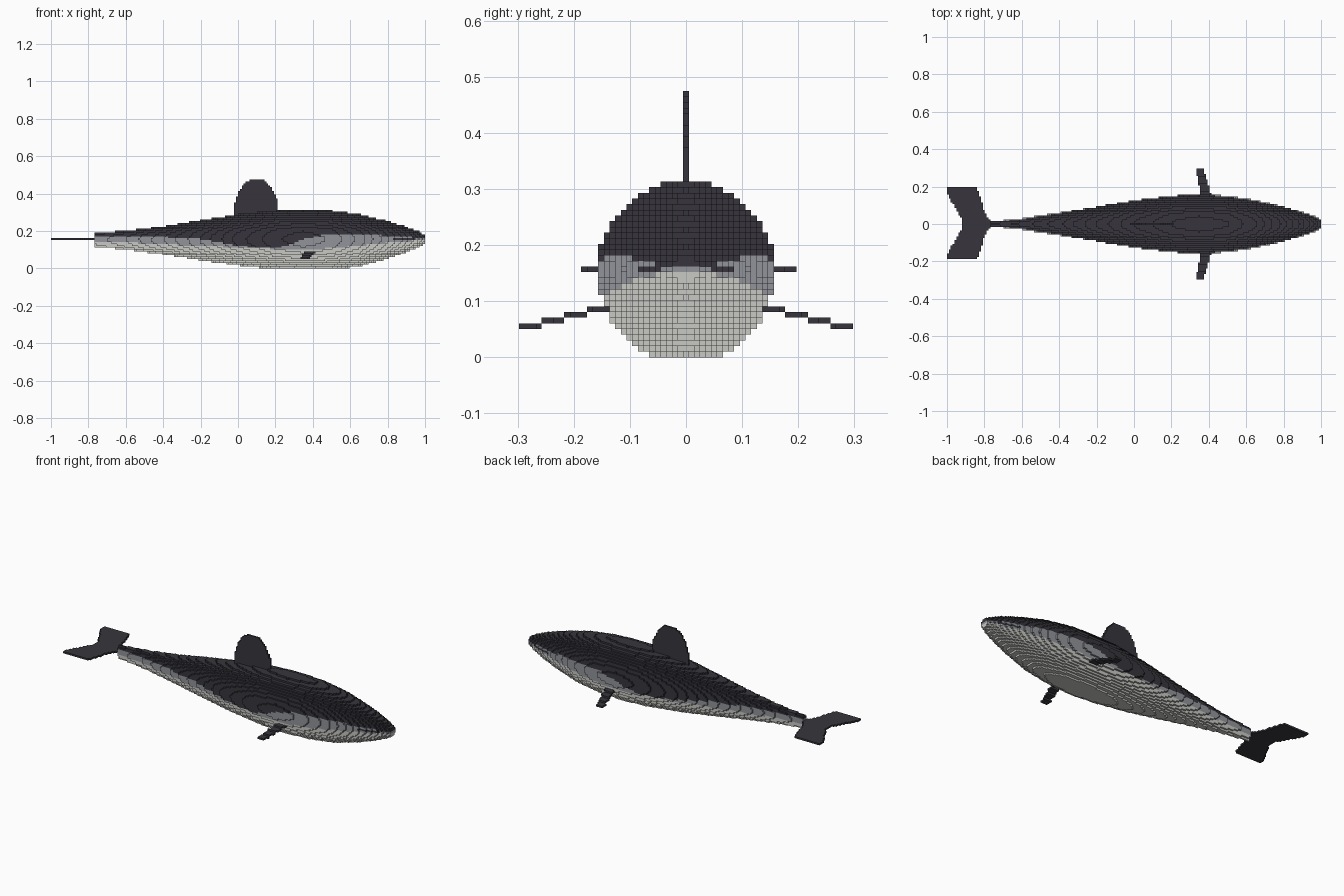
import bpy
import bmesh
import math

cube = bpy.data.objects.get("Cube")
if cube:
    bpy.data.objects.remove(cube, do_unlink=True)

V = 2 / 198          # block size
MID = 15             # block layer through the body axis
AXIS = (MID + 0.5) * V


def make_material(name, rgb):
    mat = bpy.data.materials.new(name)
    mat.use_nodes = True
    color = (*rgb, 1.0)
    mat.diffuse_color = color
    bsdf = mat.node_tree.nodes["Principled BSDF"]
    bsdf.inputs["Base Color"].default_value = color
    bsdf.inputs["Roughness"].default_value = 0.8
    return mat


MATERIALS = [
    make_material("charcoal", (0.038, 0.036, 0.046)),
    make_material("side_grey", (0.283, 0.296, 0.323)),
    make_material("belly_light_grey", (0.578, 0.578, 0.552)),
]
DARK, GREY, LIGHT = range(3)


def interp(points, x):
    """Piecewise linear lookup of the value column at x."""
    if x <= points[0][0]:
        return points[0][1]
    for (x0, a), (x1, b) in zip(points, points[1:]):
        if x <= x1:
            return a + (b - a) * (x - x0) / (x1 - x0)
    return points[-1][1]


def centre(i, j, k):
    return -1 + (i + 0.5) * V, j * V, (k + 0.5) * V


# The six face directions of a block, with corner loops facing outwards
SIDES = []
for axis in range(3):
    u, w = (axis + 1) % 3, (axis + 2) % 3
    for sign in (0, 1):
        loop = []
        for a, b in ((0, 0), (1, 0), (1, 1), (0, 1)):
            c = [0, 0, 0]
            c[axis], c[u], c[w] = sign, a, b
            loop.append(tuple(c))
        step = [0, 0, 0]
        step[axis] = 2 * sign - 1
        SIDES.append((tuple(step), loop if sign else loop[::-1]))


def build_blocks(name, cells):
    """Outer skin of a set of blocks: {(i, j, k): material index}."""
    bm = bmesh.new()
    verts = {}

    def vert(key):
        if key not in verts:
            i, j, k = key
            verts[key] = bm.verts.new((-1 + i * V, (j - 0.5) * V, k * V))
        return verts[key]

    for (i, j, k), color in cells.items():
        for (di, dj, dk), loop in SIDES:
            if (i + di, j + dj, k + dk) not in cells:
                face = bm.faces.new([vert((i + a, j + b, k + c)) for a, b, c in loop])
                face.material_index = color
    mesh = bpy.data.meshes.new(name)
    bm.to_mesh(mesh)
    bm.free()
    for mat in MATERIALS:
        mesh.materials.append(mat)
    obj = bpy.data.objects.new(name, mesh)
    bpy.context.collection.objects.link(obj)
    return obj


# Body: half width, height above the axis and depth below it along x
WIDTH = [(-0.77, .013), (-0.6, .03), (-0.4, .06), (-0.2, .092), (0, .126), (0.2, .15),
         (0.35, .157), (0.5, .15), (0.65, .128), (0.8, .093), (0.9, .064), (0.96, .043), (1, .024)]
UPPER = [(-0.77, .034), (-0.6, .044), (-0.4, .068), (-0.2, .102), (0, .132), (0.2, .152),
         (0.35, .157), (0.5, .152), (0.65, .133), (0.8, .097), (0.9, .066), (0.96, .043), (1, .022)]
LOWER = [(-0.77, .042), (-0.6, .055), (-0.4, .082), (-0.2, .113), (0, .14), (0.2, .16),
         (0.35, .167), (0.5, .162), (0.65, .145), (0.8, .105), (0.9, .07), (0.96, .045), (1, .022)]
# Colour borders: lower edge of the dark back, upper edge of the pale belly
BACK_EDGE = [(-0.77, .172), (-0.25, .165), (-0.1, .14), (0, .121), (0.1, .111), (0.2, .109),
             (0.27, .125), (0.35, .155), (0.45, .178), (0.75, .178), (0.9, .168), (1, .163)]
BELLY_EDGE = [(-0.77, .145), (-0.5, .135), (-0.3, .125), (0, .113), (0.2, .105), (0.35, .1),
              (0.5, .108), (0.7, .128), (0.85, .142), (1, .15)]

body = {}
for i in range(23, 198):
    x = centre(i, 0, 0)[0]
    half, up, down = (interp(t, x) for t in (WIDTH, UPPER, LOWER))
    back, belly = interp(BACK_EDGE, x), interp(BELLY_EDGE, x)
    for k in range(31):
        z = centre(i, 0, k)[2]
        h = (z - AXIS) / (up if z > AXIS else down)
        mouth = k == MID and 0.83 < x < 0.95
        if z > back or mouth:
            color = DARK
        elif z > belly:
            color = GREY
        else:
            color = LIGHT
        for j in range(-15, 16):
            if (j * V / half) ** 2 + h * h <= 1:
                body[i, j, k] = color
build_blocks("body", body)

# Dorsal fin: one block thick, rounded top
fin = {}
for k in range(28, 47):
    z = centre(0, 0, k)[2]
    half = 0.12 * math.sqrt(max(0, 1 - (max(0, z - 0.29) / 0.19) ** 2))
    for i in range(198):
        if abs(centre(i, 0, k)[0] - 0.098) <= half:
            fin[i, 0, k] = DARK
build_blocks("dorsal_fin", fin)

# Tail fluke: flat, swept back, notched in the middle
FRONT = [(0, -0.765), (0.02, -0.772), (0.067, -0.8), (0.185, -0.835)]
REAR = [(0, -0.918), (0.02, -0.918), (0.165, -1.0)]
fluke = {}
for j in range(-18, 20):
    y = abs(j * V)
    for i in range(30):
        if interp(REAR, y) <= centre(i, j, 0)[0] <= interp(FRONT, y):
            fluke[i, j, MID] = DARK
build_blocks("tail_fluke", fluke)

# Flippers: swept back and stepping down towards the tips
for name, side in (("left_flipper", 1), ("right_flipper", -1)):
    flipper = {}
    for j in range(12, 30):
        k = 8 - max(0, j - 14) // 4
        t = (j - 15) / 14
        for i in range(198):
            x = centre(i, j, k)[0]
            if 0.36 - 0.03 * t <= x <= 0.415 - 0.043 * t:
                flipper[i, side * j, k] = DARK
    build_blocks(name, flipper)
